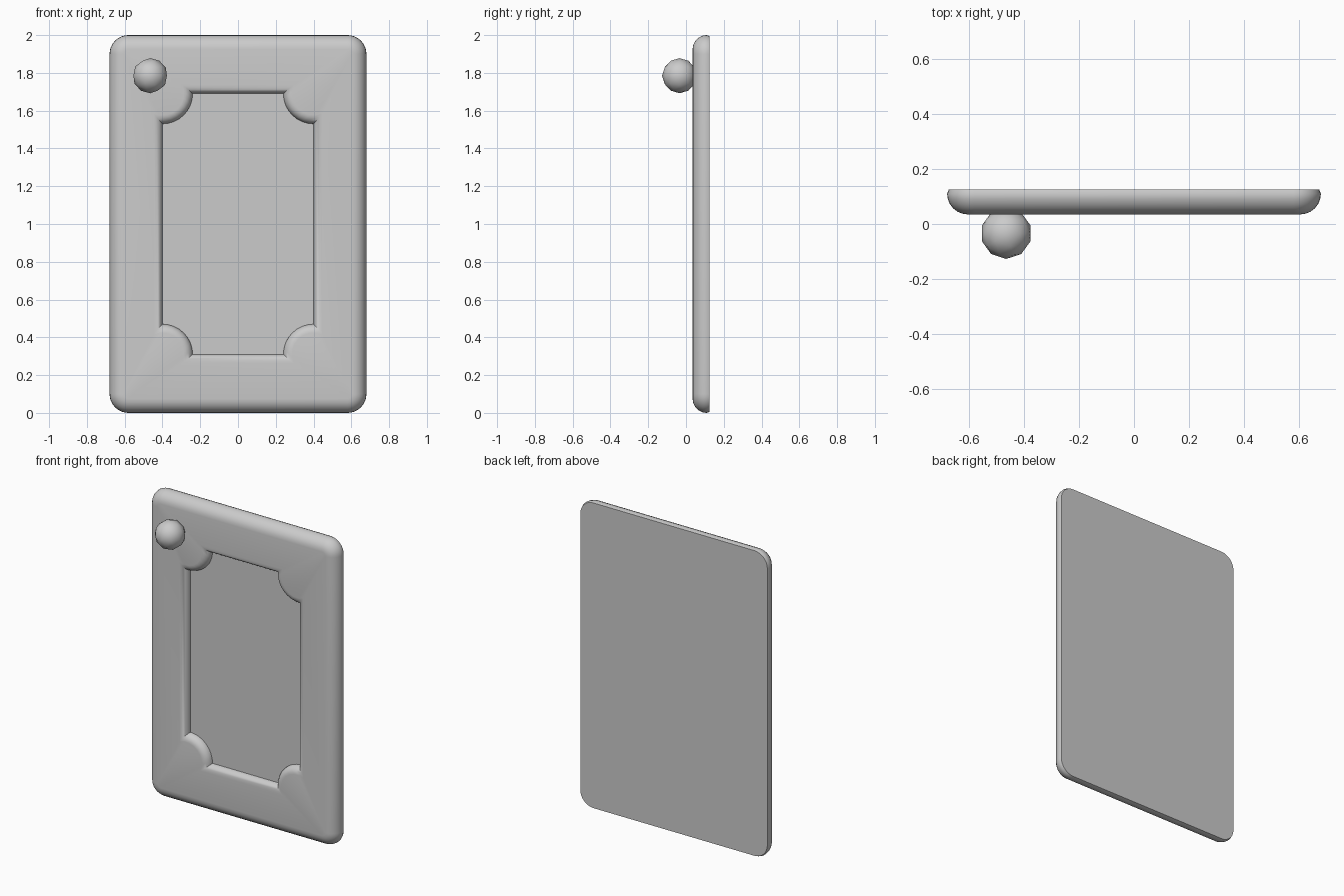
import bpy, bmesh
from math import pi, sin, cos, acos, asin, radians

if "Cube" in bpy.data.objects:
    bpy.data.objects.remove(bpy.data.objects["Cube"])

# One plain grey for everything
grey = bpy.data.materials.new("plain grey")
grey.use_nodes = True
colour = (0.6, 0.6, 0.6, 1)
grey.diffuse_color = colour
grey.node_tree.nodes["Principled BSDF"].inputs["Base Color"].default_value = colour

N = 9                                # points per corner arc
FRONT, BACK = 0.035, 0.125           # depth of the door in y
HALF_W, HALF_H, CORNER = 0.68, 1.0, 0.1
PANEL_W, PANEL_H, SCALLOP = 0.40, 0.69, 0.16
OUT_BEVEL, IN_BEVEL = 0.075, 0.046


def four_corners(arc):
    """Mirror a top-left-quadrant-free corner arc around all four corners, in order."""
    flip = arc[::-1]
    return (arc + [(-x, z) for x, z in flip]
            + [(-x, -z) for x, z in arc] + [(x, -z) for x, z in flip])


def outer_ring(d):
    """Rounded rectangle shrunk by d."""
    r = CORNER - d
    cx, cz = HALF_W - CORNER, HALF_H - CORNER
    angles = [pi / 2 * i / (N - 1) for i in range(N)]
    return four_corners([(cx + r * cos(a), cz + r * sin(a)) for a in angles])


def inner_ring(d):
    """Panel opening with quarter-disc corners, widened by d."""
    r = SCALLOP - d
    start, end = -acos(d / r), -(pi + asin(d / r))
    angles = [start + (end - start) * i / (N - 1) for i in range(N)]
    return four_corners([(PANEL_W + r * cos(a), PANEL_H + r * sin(a)) for a in angles])


def finish(obj, angle):
    obj.data.materials.append(grey)
    bpy.ops.object.select_all(action='DESELECT')
    obj.select_set(True)
    bpy.context.view_layer.objects.active = obj
    bpy.ops.object.shade_smooth_by_angle(angle=radians(angle))


# Door: rings from the back edge, round the front, down into the panel
rings = [(outer_ring(0.006), BACK), (outer_ring(0), FRONT + OUT_BEVEL)]
for i in range(1, 7):
    a = pi / 2 * i / 6
    rings.append((outer_ring(OUT_BEVEL * (1 - cos(a))), FRONT + OUT_BEVEL * (1 - sin(a))))
for i in range(7):
    a = pi / 2 * i / 6
    rings.append((inner_ring(IN_BEVEL * (1 - sin(a))), FRONT + IN_BEVEL * (1 - cos(a))))

bm = bmesh.new()
loops = [[bm.verts.new((x, y, z + 1)) for x, z in pts] for pts, y in rings]
for lo, hi in zip(loops, loops[1:]):
    for i in range(len(lo)):
        j = (i + 1) % len(lo)
        bm.faces.new((lo[i], lo[j], hi[j], hi[i]))
bm.faces.new(loops[0])               # back
bm.faces.new(loops[-1])              # recessed panel
bmesh.ops.recalc_face_normals(bm, faces=bm.faces)
mesh = bpy.data.meshes.new("cabinet_door")
bm.to_mesh(mesh)
bm.free()
door = bpy.data.objects.new("cabinet_door", mesh)
bpy.context.collection.objects.link(door)
finish(door, 40)

# Round knob
bpy.ops.mesh.primitive_ico_sphere_add(subdivisions=2, radius=0.093,
                                      location=(-0.465, -0.034, 1.785))
knob = bpy.context.object
knob.name = "knob"
finish(knob, 60)
